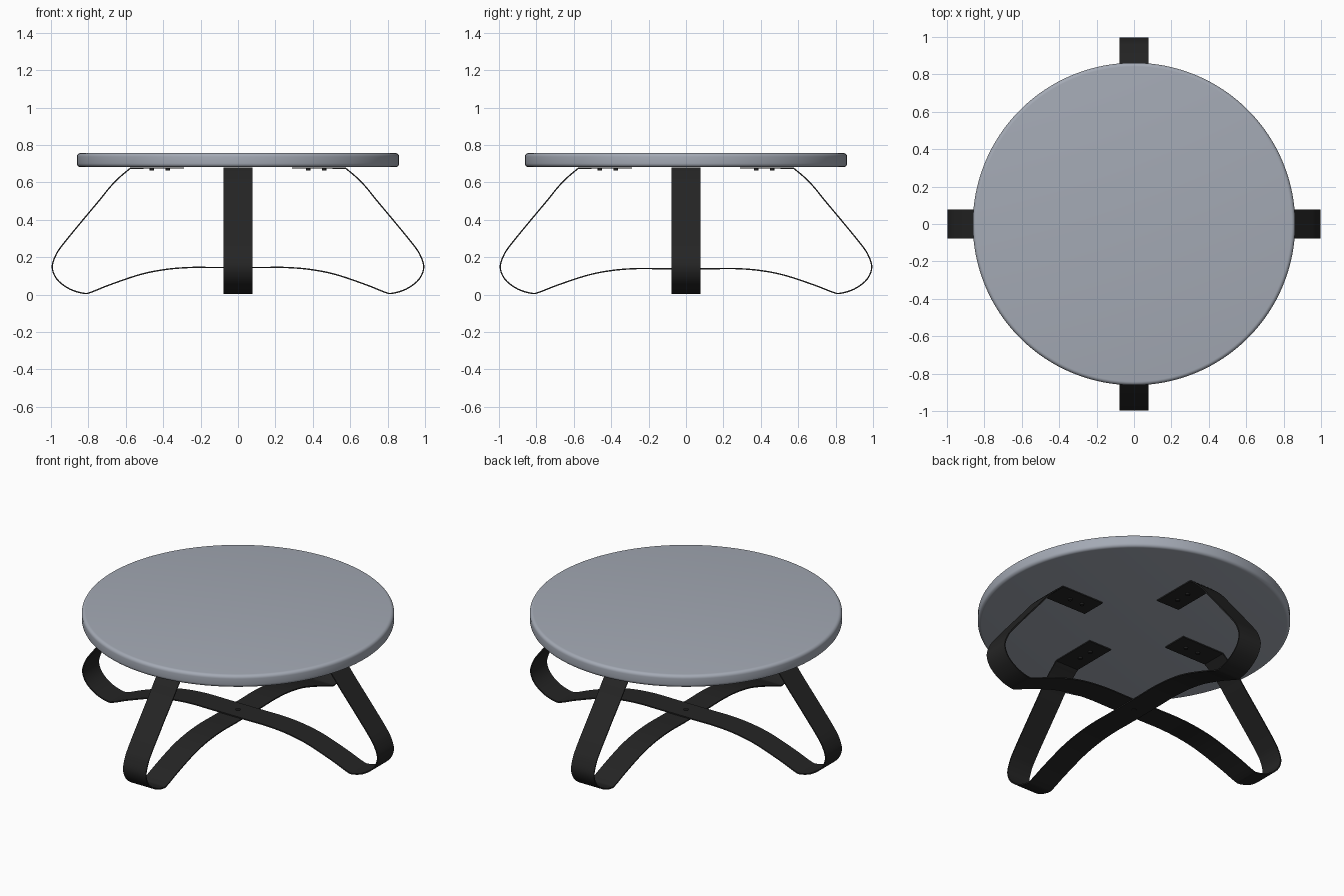
import bpy, bmesh, math
from mathutils import Vector

cube = bpy.data.objects.get("Cube")
if cube:
    bpy.data.objects.remove(cube, do_unlink=True)


def material(name, color):
    mat = bpy.data.materials.new(name)
    mat.use_nodes = True
    mat.diffuse_color = color
    node = next(n for n in mat.node_tree.nodes if n.type == 'BSDF_PRINCIPLED')
    node.inputs["Base Color"].default_value = color
    return mat


GREY = material("blue grey top", (0.37, 0.40, 0.46, 1))
BLACK = material("black metal", (0.018, 0.018, 0.018, 1))


def finish(name, bm, mat, angle=40):
    bmesh.ops.recalc_face_normals(bm, faces=bm.faces)
    mesh = bpy.data.meshes.new(name)
    bm.to_mesh(mesh)
    bm.free()
    mesh.materials.append(mat)
    obj = bpy.data.objects.new(name, mesh)
    bpy.context.collection.objects.link(obj)
    bpy.ops.object.select_all(action='DESELECT')
    obj.select_set(True)
    bpy.context.view_layer.objects.active = obj
    bpy.ops.object.shade_smooth_by_angle(angle=math.radians(angle))
    return obj


def spline(points, steps=6):
    """Catmull-Rom curve through the points."""
    pts = [Vector(p) for p in points]
    pts = [2 * pts[0] - pts[1]] + pts + [2 * pts[-1] - pts[-2]]
    out = []
    for a, b, c, d in zip(pts, pts[1:], pts[2:], pts[3:]):
        for i in range(steps):
            t = i / steps
            out.append(0.5 * (2 * b + (c - a) * t + (2 * a - 5 * b + 4 * c - d) * t**2
                              + (3 * b - a - 3 * c + d) * t**3))
    return out + [pts[-2]]


def cylinder(name, radius, z0, z1, x, y, mat, segments, round_edge=0, steps=1):
    bm = bmesh.new()
    bmesh.ops.create_cone(bm, cap_ends=True, segments=segments,
                          radius1=radius, radius2=radius, depth=z1 - z0)
    bmesh.ops.translate(bm, verts=bm.verts, vec=(x, y, (z0 + z1) / 2))
    if round_edge:
        rims = [e for e in bm.edges if abs(e.verts[0].co.z - e.verts[1].co.z) < 1e-5]
        bmesh.ops.bevel(bm, geom=rims, offset=round_edge, segments=steps,
                        profile=0.5, affect='EDGES')
    return finish(name, bm, mat)


# Bent half of a leg strap, from the mounting tab round the foot to the middle
BEND = [(0.575, 0.676), (0.63, 0.63), (0.684, 0.575), (0.738, 0.508), (0.84, 0.386),
        (0.937, 0.267), (0.975, 0.209), (0.993, 0.144), (0.966, 0.08), (0.9, 0.03),
        (0.825, 0.007), (0.785, 0.013), (0.684, 0.053), (0.524, 0.107),
        (0.39, 0.134), (0.257, 0.145), (0.13, 0.145)]
WIDTH, HALF_THICK = 0.154, 0.0035


def strap(name, turned, drop):
    half = [Vector((0.29, 0.677))] + spline(BEND)
    # The lower strap passes just beneath the other at the crossing
    for p in half:
        if p.y < 0.2 and p.x < 0.8:
            p.y -= drop * (0.8 - p.x) / 0.67
    path = half + [Vector((-p.x, p.y)) for p in reversed(half)]
    bm = bmesh.new()
    rings = []
    for i, p in enumerate(path):
        before = (p - path[i - 1]).normalized() if i else None
        after = (path[i + 1] - p).normalized() if i + 1 < len(path) else None
        tangent = ((before or after) + (after or before)).normalized()
        normal = Vector((-tangent.y, tangent.x)) * HALF_THICK
        ring = []
        for side, edge in ((1, 1), (1, -1), (-1, -1), (-1, 1)):
            q = p + normal * side
            w = edge * WIDTH / 2
            ring.append(bm.verts.new((w, q.x, q.y) if turned else (q.x, w, q.y)))
        rings.append(ring)
    for a, b in zip(rings, rings[1:]):
        for k in range(4):
            n = (k + 1) % 4
            bm.faces.new((a[k], a[n], b[n], b[k]))
    bm.faces.new(rings[0])
    bm.faces.new(rings[-1])
    return finish(name, bm, BLACK, 25)


# Round top with softened rims
cylinder("table_top", 0.862, 0.682, 0.757, 0, 0, GREY, 128, 0.02, 5)

# Two crossing straps form the four legs
strap("side_leg_strap", False, 0)
strap("front_back_leg_strap", True, 0.007)

# Screw heads under the mounting tabs
for leg in range(4):
    c, s = round(math.cos(leg * math.pi / 2)), round(math.sin(leg * math.pi / 2))
    for n, r in enumerate((0.375, 0.46)):
        cylinder(f"tab_screw_{leg}_{n}", 0.012, 0.664, 0.676, c * r, s * r, BLACK, 16)

# Bolt joining the straps
cylinder("centre_bolt", 0.014, 0.132, 0.152, 0, 0, BLACK, 20)
